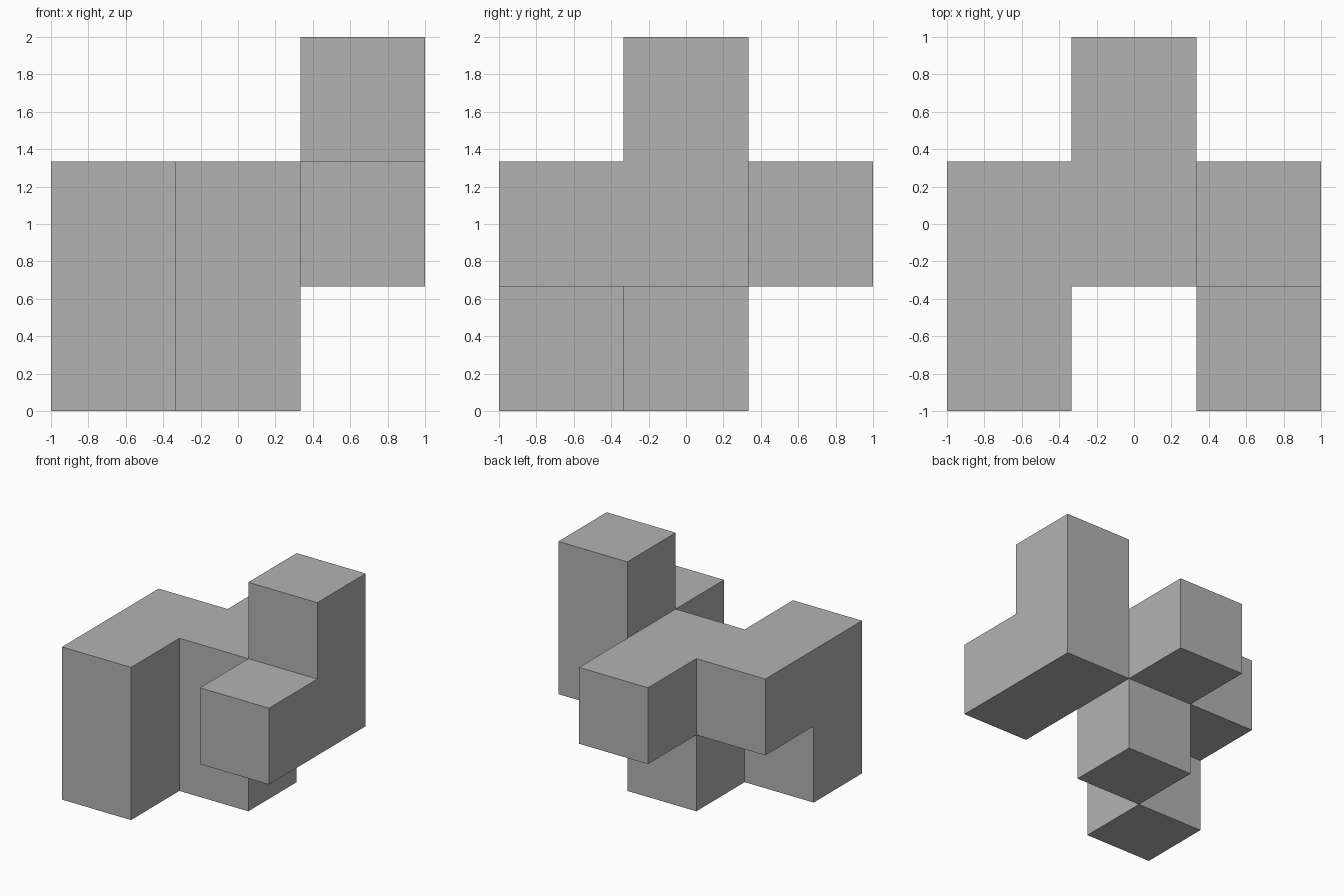
import bpy
import bmesh
from math import radians
from mathutils import Vector

if "Cube" in bpy.data.objects:
    bpy.data.objects.remove(bpy.data.objects["Cube"], do_unlink=True)

CELL = 2 / 3

# Unit cells filled by the block: x, y from the centre, z counted from the floor
CELLS = {
    (0, 0, 0), (0, 0, 1),                     # core column
    (0, 1, 1),                                # back arm
    (-1, 0, 1), (-1, -1, 1), (-1, -1, 0),     # right arm, bent forward and down
    (1, 0, 1), (1, -1, 1), (1, 0, 2),         # left arm, with front stub and tower
}

# Grey surface
grey = bpy.data.materials.new("plain grey")
grey.use_nodes = True
grey.diffuse_color = (0.45, 0.45, 0.45, 1)
grey.node_tree.nodes["Principled BSDF"].inputs["Base Color"].default_value = grey.diffuse_color

# Outer skin: one square wherever a filled cell meets an empty one
bm = bmesh.new()
for cell in CELLS:
    centre = Vector(cell) + Vector((0, 0, 0.5))
    for axis in range(3):
        for sign in (-1, 1):
            normal = Vector((0, 0, 0))
            normal[axis] = sign
            if tuple(int(c + n) for c, n in zip(cell, normal)) in CELLS:
                continue
            u = Vector((0, 0, 0))
            u[(axis + 1) % 3] = 0.5
            v = normal.cross(u)
            middle = centre + normal / 2
            corners = (middle - u - v, middle + u - v, middle + u + v, middle - u + v)
            bm.faces.new([bm.verts.new(p * CELL) for p in corners])

# Join the squares and merge the coplanar ones into whole flat faces
bmesh.ops.remove_doubles(bm, verts=bm.verts, dist=0.001)
bmesh.ops.dissolve_limit(bm, angle_limit=radians(1), verts=bm.verts, edges=bm.edges)

mesh = bpy.data.meshes.new("interlocking_block")
bm.to_mesh(mesh)
bm.free()
mesh.materials.append(grey)
bpy.context.collection.objects.link(bpy.data.objects.new("interlocking_block", mesh))
